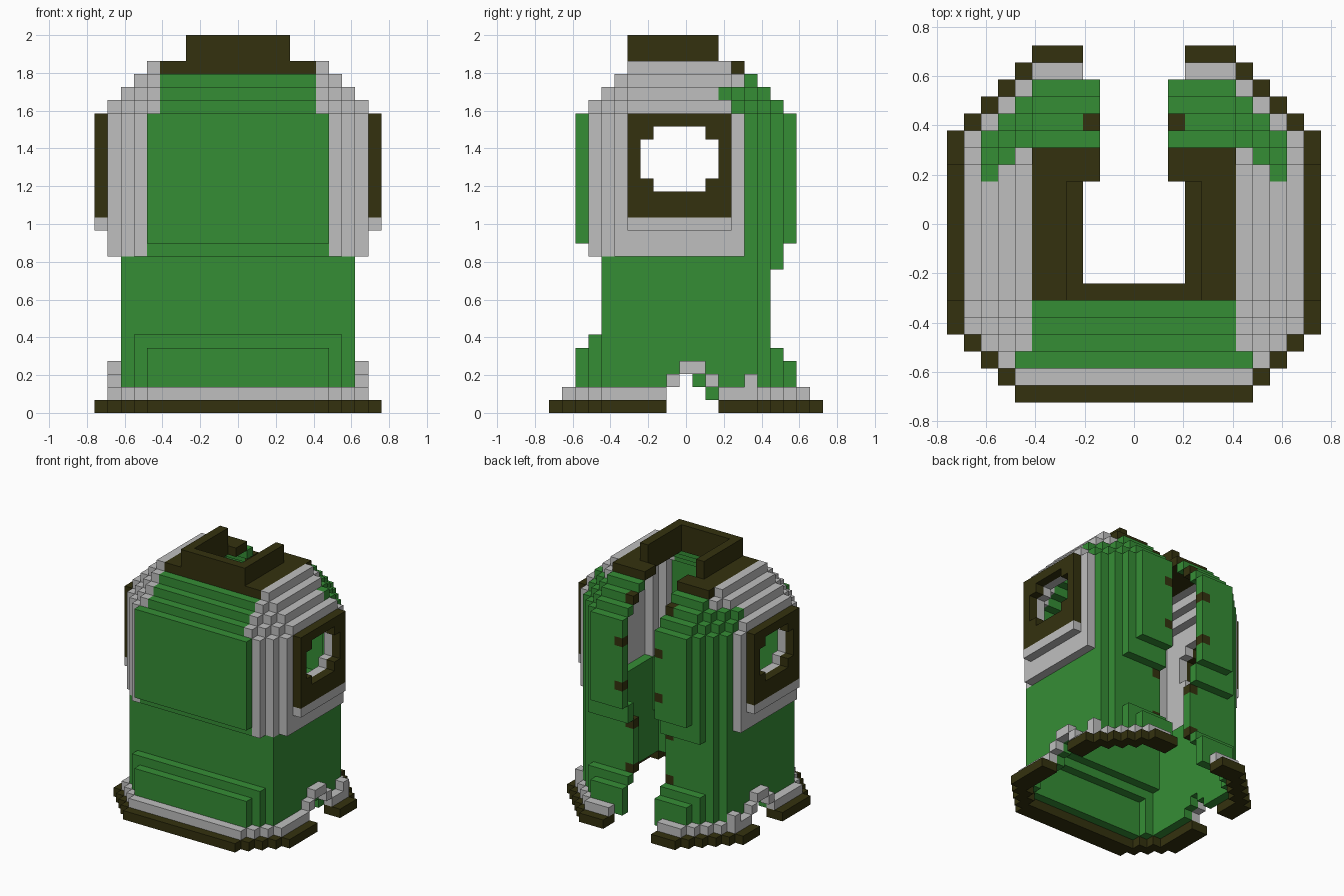
import bpy, bmesh
from mathutils import Vector

cube = bpy.data.objects.get("Cube")
if cube:
    bpy.data.objects.remove(cube, do_unlink=True)

U = 2 / 29  # edge of one block


def material(name, rgb):
    m = bpy.data.materials.new(name)
    m.diffuse_color = (*rgb, 1)
    m.use_nodes = True
    m.node_tree.nodes["Principled BSDF"].inputs["Base Color"].default_value = (*rgb, 1)
    return m


GREEN = material("cloth green", (0.036, 0.27, 0.036))
GRAY = material("trim gray", (0.52, 0.52, 0.52))
DARK = material("dark olive", (0.034, 0.031, 0.0045))


def octagon(half, front, back, front_cut, back_cut):
    """Block centres of one layer with stepped corners (x at halves, y whole)."""
    return {(i + 0.5, y) for i in range(-half, half) for y in range(-10, 11)
            if -front < y < back
            and abs(i + 0.5) - y <= front_cut and abs(i + 0.5) + y <= back_cut}


def layer(k):
    """Outline of the robe at height k."""
    if k <= 3:
        return octagon(9, 8.5, 8.5, 14.5, 13.5)
    if k == 4:
        return octagon(9, 8.5, 7.5, 14.5, 13.5)
    if k == 5:
        return octagon(9, 7.5, 6.5, 14.5, 13.5)
    if k <= 10:
        return octagon(9, 6.5, 6.5, 14.5, 13.5)
    if k == 11:
        return octagon(9, 6.5, 7.5, 14.5, 13.5)
    if k == 12:
        return octagon(10, 7.5, 7.5, 14.5, 13.5)
    if k <= 22:
        return octagon(10, 8.5, 8.5, 14.5, 13.5)
    if k == 23:
        return octagon(10, 7.5, 7.5, 13.5, 12.5)
    n = k - 24  # rounded shoulders
    return octagon(9 - n, 6.5 - n, 6.5 - n, 12.5 - n, 11.5 - n)


names = ("robe", "shoulder_panels", "neck_plate", "hem", "hem_trim",
         "collar", "window_frames", "window_sills", "slit_laces")
parts = {n: set() for n in names}
colours = dict(zip(names, (GREEN, GRAY, DARK, DARK, GRAY, DARK, DARK, GRAY, DARK)))

# Hollow robe: keep only the outer skin, open at the bottom
solid = {(x, y, k) for k in range(0, 27) for x, y in layer(k)}
solid |= {(x, y, -1) for x, y in layer(0)}
STEPS = [(1, 0, 0), (-1, 0, 0), (0, 1, 0), (0, -1, 0), (0, 0, 1), (0, 0, -1)]


def move(c, s):
    return (c[0] + s[0], c[1] + s[1], c[2] + s[2])


def window(y, k):
    return (18 <= k <= 20 and -4 < y < 3) or (17 <= k <= 21 and -3 < y < 2)


def robe_part(x, y, k):
    ax = abs(x)
    if y > 2 and ax < 3 and k in (5, 10, 15, 20, 24) and (x, y + 1, k) not in solid:
        return "slit_laces"
    if k == 26:
        return "neck_plate" if ax < 6 else "shoulder_panels"
    if k >= 23:
        limit = {23: 3.5, 24: 2.5, 25: 4.5}[k]
        return "shoulder_panels" if ax > 6 and y < limit else "robe"
    return "shoulder_panels" if k >= 12 and ax > 7 and y < 4.5 else "robe"


for c in solid:
    x, y, k = c
    ax = abs(x)
    if k < 1 or all(move(c, s) in solid for s in STEPS):
        continue
    slit = ax < 2 and y > 2
    neck = k == 26 and ax < 3 and -4 < y < 3
    arch = ax > 8 and ((k == 1 and abs(y) <= 1) or (k == 2 and y == 0))
    pane = ax > 9 and window(y, k)
    if not (slit or neck or arch or pane):
        parts[robe_part(x, y, k)].add(c)

# Hem and its trim: stepped rings with a gap on each side and at the back
foot = octagon(9, 8.5, 8.5, 14.5, 13.5)
for name, k, ring in (("hem", 0, octagon(11, 10.5, 10.5, 16.5, 15.5)),
                      ("hem_trim", 1, octagon(10, 9.5, 9.5, 15.5, 14.5))):
    for x, y in ring - foot:
        side_gap = abs(x) > 8 and -2 < y < 3
        back_gap = abs(x) < 3 and y > 0
        if not (side_gap or back_gap):
            parts[name].add((x, y, k))

for side in (-1, 1):
    # Trim arching over the side gaps
    for y, k in ((-1, 2), (0, 3), (1, 3), (2, 2), (5, 2)):
        parts["hem_trim"].add((side * 9.5, y, k))
    # Window frames with a sill below
    for y in range(-4, 4):
        parts["window_sills"].add((side * 10.5, y, 14))
        for k in range(15, 23):
            if not window(y, k):
                parts["window_frames"].add((side * 10.5, y, k))

# U-shaped collar, open at the back
for k in (27, 28):
    for i in range(-4, 4):
        for y in range(-4, 3):
            if y == -4 or abs(i + 0.5) > 3:
                parts["collar"].add((i + 0.5, y, k))

filled = set().union(*parts.values())


def build(name, cells, mat):
    """Mesh the visible block sides and merge the flat ones."""
    bm = bmesh.new()
    verts = {}

    def vert(p):
        key = tuple(round(a * 2) for a in p)
        if key not in verts:
            verts[key] = bm.verts.new(p * U)
        return verts[key]

    for c in sorted(cells):
        mid = Vector((c[0], c[1], c[2] + 0.5))
        for s in STEPS:
            if move(c, s) in filled:
                continue
            n = Vector(s)
            a = Vector((n.y, n.z, n.x))
            b = n.cross(a)
            bm.faces.new([vert(mid + (n + a * p + b * q) * 0.5)
                          for p, q in ((-1, -1), (1, -1), (1, 1), (-1, 1))])
    bmesh.ops.dissolve_limit(bm, angle_limit=0.01, verts=bm.verts[:], edges=bm.edges[:])
    mesh = bpy.data.meshes.new(name)
    bm.to_mesh(mesh)
    bm.free()
    mesh.materials.append(mat)
    bpy.context.collection.objects.link(bpy.data.objects.new(name, mesh))


for part, cells in parts.items():
    build(part, cells, colours[part])
